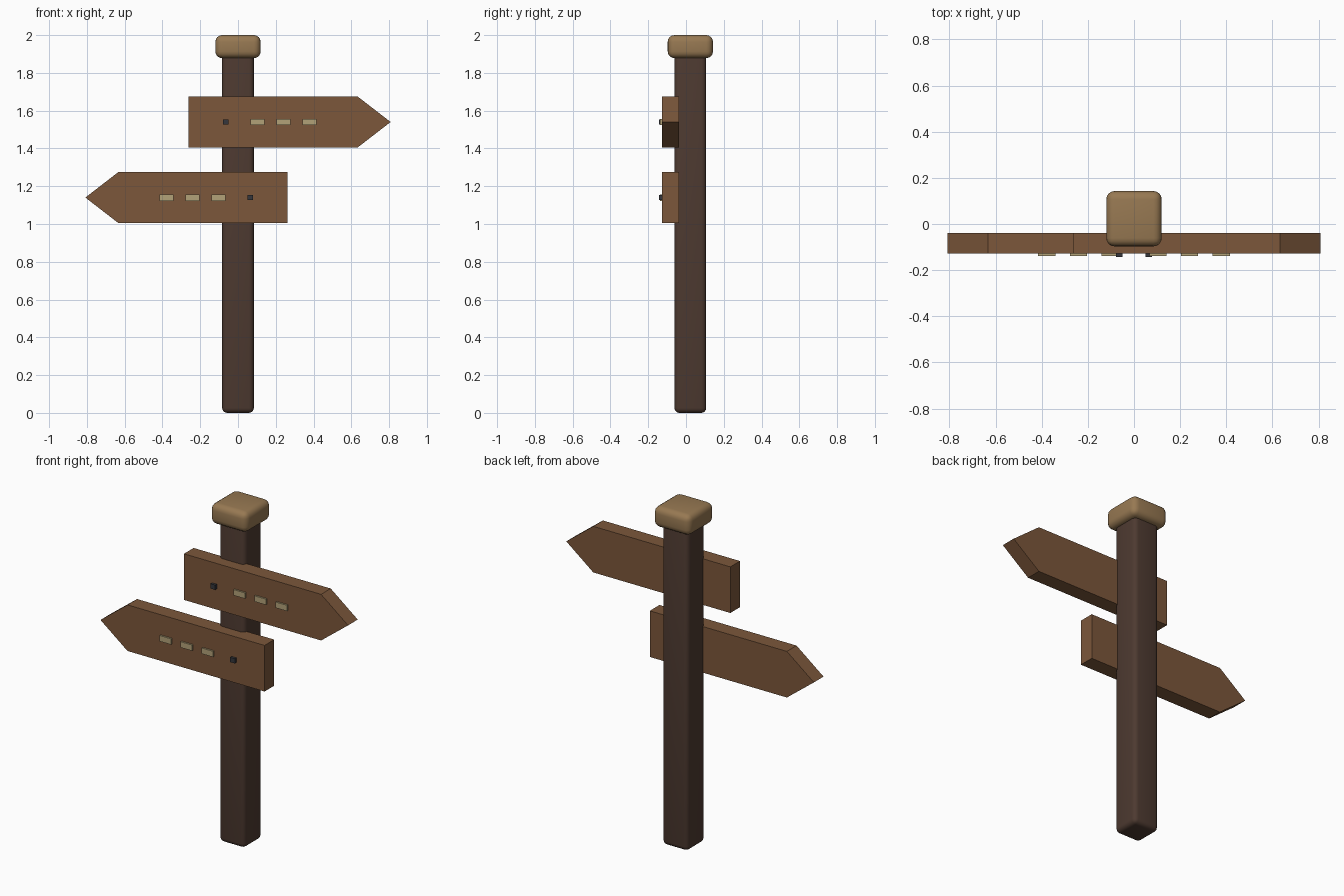
import bpy, bmesh
from mathutils import Matrix, Vector

if "Cube" in bpy.data.objects:
    bpy.data.objects.remove(bpy.data.objects["Cube"])

CY = 0.023  # post axis in y


def material(name, rgb):
    m = bpy.data.materials.new(name)
    m.diffuse_color = (*rgb, 1)
    m.use_nodes = True
    m.node_tree.nodes["Principled BSDF"].inputs["Base Color"].default_value = m.diffuse_color
    return m


DARK = material("dark_wood", (0.075, 0.042, 0.03))
WOOD = material("board_wood", (0.20, 0.095, 0.043))
TAN = material("cap_wood", (0.31, 0.19, 0.085))
PALE = material("pale_paint", (0.45, 0.36, 0.19))
IRON = material("iron", (0.035, 0.037, 0.045))


def finish(name, bm, mat):
    bmesh.ops.recalc_face_normals(bm, faces=bm.faces)
    me = bpy.data.meshes.new(name)
    bm.to_mesh(me)
    bm.free()
    me.materials.append(mat)
    ob = bpy.data.objects.new(name, me)
    bpy.context.collection.objects.link(ob)
    return ob


def box(name, lo, hi, mat, bevel=0):
    lo, hi = Vector(lo), Vector(hi)
    bm = bmesh.new()
    bmesh.ops.create_cube(bm, size=1, matrix=Matrix.Translation((lo + hi) / 2)
                          @ Matrix.Diagonal((*(hi - lo), 1)))
    ob = finish(name, bm, mat)
    if bevel:
        mod = ob.modifiers.new("round", "BEVEL")
        mod.width, mod.segments = bevel, 4
        for p in ob.data.polygons:
            p.use_smooth = True
    return ob


def arrow_board(name, z, side):
    # pointed plank, profile extruded through its thickness
    profile = [(-0.263, -0.136), (0.632, -0.136), (0.808, 0),
               (0.632, 0.136), (-0.263, 0.136)]
    bm = bmesh.new()
    face = bm.faces.new([bm.verts.new((side * x, -0.128, z + h)) for x, h in profile])
    ext = bmesh.ops.extrude_face_region(bm, geom=[face])["geom"]
    bmesh.ops.translate(bm, vec=(0, 0.09, 0),
                        verts=[v for v in ext if isinstance(v, bmesh.types.BMVert)])
    finish(name, bm, WOOD)

    # painted dashes and nail on the front
    def plate(label, x, half_w, half_h, front, mat):
        box(f"{name}_{label}", (side * x - half_w, front, z - half_h),
            (side * x + half_w, -0.12, z + half_h), mat)
    for i in range(3):
        plate(f"dash_{i + 1}", 0.104 + i * 0.137, 0.037, 0.017, -0.138, PALE)
    plate("nail", -0.064, 0.015, 0.014, -0.143, IRON)


# post and cap
box("post", (-0.084, CY - 0.084, 0), (0.084, CY + 0.084, 1.92), DARK, 0.026)
box("cap", (-0.12, CY - 0.12, 1.878), (0.12, CY + 0.12, 2.0), TAN, 0.036)

# two boards pointing opposite ways
arrow_board("upper_board", 1.54, 1)
arrow_board("lower_board", 1.14, -1)
